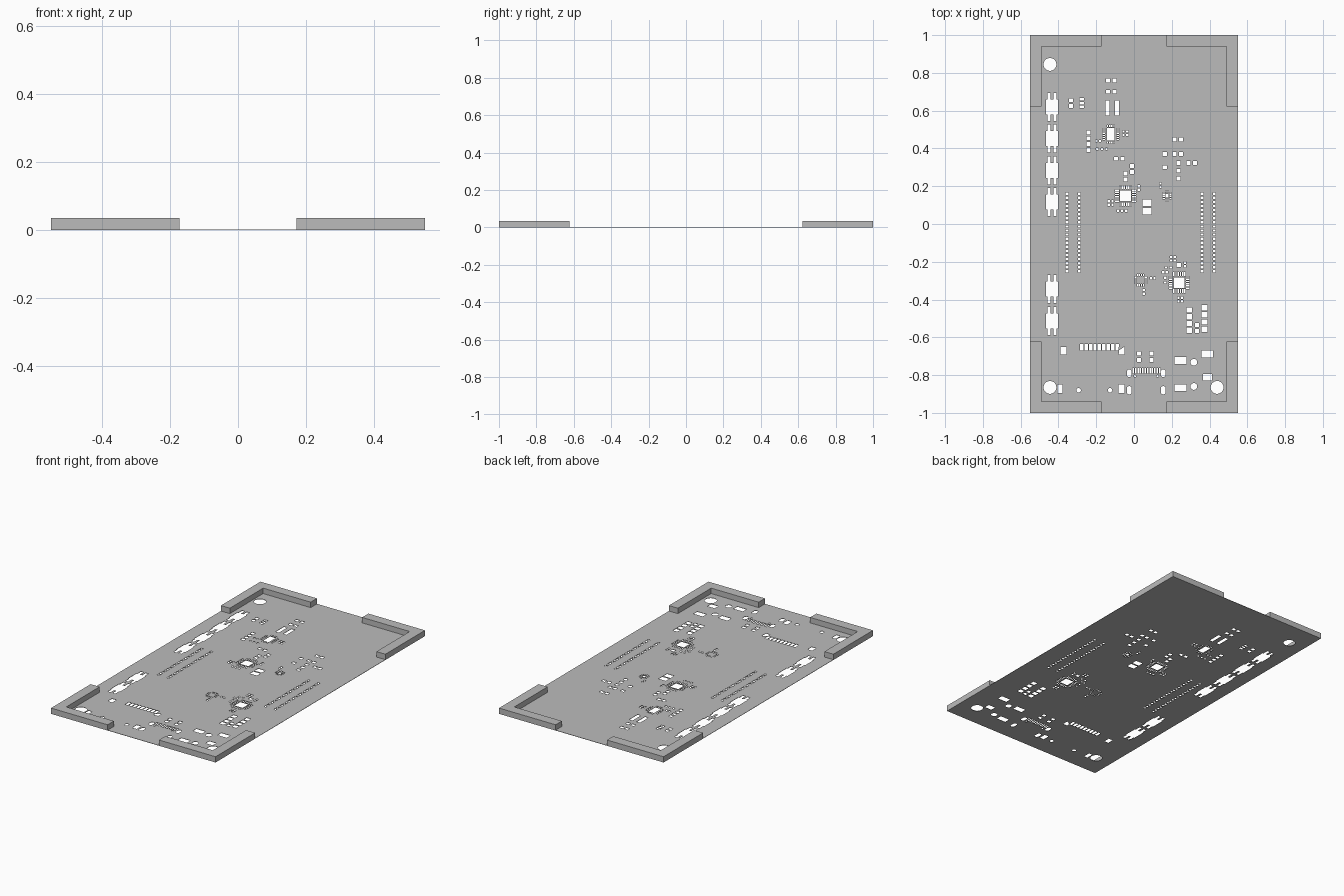
import bpy
from math import sin, cos, pi

cube = bpy.data.objects.get("Cube")
if cube:
    bpy.data.objects.remove(cube, do_unlink=True)

HALF_WIDTH, HALF_LENGTH = .55, 1
SHEET_TOP, RIM_TOP = .002, .035

steel = bpy.data.materials.new("brushed steel grey")
steel.use_nodes = True
steel.diffuse_color = (.5, .5, .5, 1)
steel.node_tree.nodes["Principled BSDF"].inputs["Base Color"].default_value = steel.diffuse_color


def slab(name, outlines, bottom, top):
    """Extrude flat outlines; outlines inside the first one become holes."""
    curve = bpy.data.curves.new(name + " outline", "CURVE")
    curve.dimensions = "2D"
    curve.fill_mode = "BOTH"
    curve.extrude = (top - bottom) / 2
    for outline in outlines:
        spline = curve.splines.new("POLY")
        spline.points.add(len(outline) - 1)
        for point, (x, y) in zip(spline.points, outline):
            point.co = (x, y, 0, 1)
        spline.use_cyclic_u = True
    source = bpy.data.objects.new(name + " source", curve)
    bpy.context.collection.objects.link(source)
    bpy.context.view_layer.update()
    evaluated = source.evaluated_get(bpy.context.evaluated_depsgraph_get())
    mesh = bpy.data.meshes.new_from_object(evaluated)
    bpy.data.objects.remove(source, do_unlink=True)
    mesh.name = name
    mesh.materials.clear()
    mesh.materials.append(steel)
    mesh.shade_flat()
    part = bpy.data.objects.new(name, mesh)
    part.location.z = (top + bottom) / 2
    bpy.context.collection.objects.link(part)
    return part


def rectangle(x, y, width, height):
    a, b = width / 2, height / 2
    return [(x - a, y - b), (x + a, y - b), (x + a, y + b), (x - a, y + b)]


holes = []


def grid(size, x, y, across=1, down=1, dx=None, dy=None):
    """Rectangular openings, starting at the top left one."""
    width, height = size
    dx = dx or width * 1.55
    dy = dy or height * 1.55
    for column in range(across):
        for line in range(down):
            holes.append(rectangle(x + column * dx, y - line * dy, width, height))


def disc(x, y, radius, stretch=0, sides=24):
    """Round opening; stretch turns it into an upright slot."""
    outline = []
    for i in range(sides):
        angle = 2 * pi * (i + .5) / sides
        shift = stretch if sin(angle) > 0 else -stretch
        outline.append((x + radius * cos(angle), y + radius * sin(angle) + shift))
    holes.append(outline)


def chip(x, y, body, columns, lines, reach, pin, pitch):
    """Openings for a chip: a centre pad with pins on all four sides."""
    if body:
        grid(body, x, y)
    length, breadth = pin
    for side in (-1, 1):
        grid((breadth, length), x - (columns - 1) * pitch / 2, y + side * reach[1],
             across=columns, dx=pitch)
        grid((length, breadth), x + side * reach[0], y + (lines - 1) * pitch / 2,
             down=lines, dy=pitch)


def terminal(x, y):
    """Wide opening with two tabs at each end."""
    quarter = [(.007, .04), (.007, .074), (.025, .074), (.025, .04), (.031, .04)]
    right = quarter + [(a, -b) for a, b in reversed(quarter)]
    left = [(-a, -b) for a, b in right]
    holes.append([(x + a, y + b) for a, b in right + left])


TINY, SMALL, MEDIUM = (.012, .012), (.022, .02), (.03, .028)
UPRIGHT, WIDE, BROAD = (.03, .04), (.062, .036), (.048, .035)

# Mounting holes
for x, y in ((-.445, .845), (-.445, -.865), (.44, -.865)):
    disc(x, y, .034)

# Terminals down the left edge
for step in range(4):
    terminal(-.434, .62 - step * .168)
for step in range(2):
    terminal(-.434, -.345 - step * .168)

# Long header rows
for x in (-.355, -.29, .36, .425):
    grid((.014, .012), x, y=.16, down=20, dy=.0216)

# Chips
fine_pin, long_pin = (.012, .006), (.02, .007)
chip(-.123, .475, (.038, .068), columns=4, lines=6, reach=(.037, .044), pin=fine_pin, pitch=.011)
for x, y in ((-.045, .15), (.24, -.31)):
    chip(x, y, (.056, .056), columns=6, lines=6, reach=(.045, .045), pin=long_pin, pitch=.0118)
chip(.175, .15, (.016, .02), columns=2, lines=4, reach=(.018, .022), pin=fine_pin, pitch=.01)
chip(.035, -.297, None, columns=4, lines=4, reach=(.027, .027), pin=fine_pin, pitch=.01)

# Openings in the back half
grid(SMALL, x=-.137, y=.76, across=2, down=2, dy=.06)
grid((.022, .08), x=-.14, y=.615, across=2, dx=.05)
grid(SMALL, x=-.333, y=.655, down=2)
grid((.024, .013), x=-.277, y=.66, down=3)
grid(SMALL, x=-.24, y=.485, down=4)
grid(TINY, x=-.055, y=.49, across=2, down=2)
grid(TINY, x=-.195, y=.397, across=3, dx=.025)
grid(TINY, x=-.198, y=.44, across=2)
grid(SMALL, x=-.095, y=.345, across=2)
grid(SMALL, x=-.01, y=.307, down=2)
grid(SMALL, x=-.045, y=.267, down=2)
grid(TINY, x=.025, y=.2, down=2)
grid(BROAD, x=.068, y=.112, down=2, dy=.045)
grid(TINY, x=-.133, y=.12, across=2, down=2)
grid(TINY, x=-.085, y=.07, across=3, dx=.022)
grid(TINY, x=.14, y=.215, down=2)
grid(SMALL, x=.215, y=.447, across=2)
grid(SMALL, x=.163, y=.37, down=2, dy=.07)
grid(SMALL, x=.215, y=.37, across=2)
grid(SMALL, x=.235, y=.323, down=3, dy=.041)
grid(SMALL, x=.288, y=.323, across=2)

# Openings in the front half
grid(TINY, x=.09, y=-.287, across=2)
grid(TINY, x=.052, y=-.35, down=2)
grid(TINY, x=.197, y=-.175, across=2, down=2)
grid(SMALL, x=.237, y=-.217)
grid(TINY, x=.27, y=-.205, down=2)
grid(TINY, x=.17, y=-.23, across=2, dx=.025)
grid(TINY, x=.155, y=-.255, across=2)
grid(TINY, x=.165, y=-.285, down=2, dy=.025)
grid(TINY, x=.235, y=-.39, across=2, down=2)
grid(MEDIUM, x=.293, y=-.455, down=4, dy=.036)
grid(MEDIUM, x=.373, y=-.443, down=4, dy=.038)
grid(SMALL, x=.333, y=-.535, down=2)

# Connectors along the front edge
grid((.018, .035), x=-.277, y=-.652, across=9, dx=.0235)
for x in (-.373, -.066):
    grid(UPRIGHT, x, y=-.67)
grid(SMALL, x=.027, y=-.685, across=2, down=2, dx=.066, dy=.035)
grid((.008, .03), x=-.004, y=-.777, across=12, dx=.0127)
for x in (-.025, .155):
    disc(x, -.79, radius=.013, stretch=.007)
    disc(x, -.88, radius=.013, stretch=.009)
for x in (.005, .125):
    disc(x, -.805, radius=.006)
grid(WIDE, x=.246, y=-.722, down=2, dy=.145)
grid(WIDE, x=.388, y=-.688)
grid(BROAD, x=.388, y=-.812)
for y in (-.732, -.86):
    disc(.317, y, radius=.018)
for x in (-.293, -.127):
    disc(x, -.88, radius=.012)
grid((.025, .045), x=-.392, y=-.873)
grid((.03, .045), x=-.066, y=-.873)

# Perforated sheet
sheet = rectangle(0, 0, 2 * HALF_WIDTH, 2 * HALF_LENGTH)
slab("perforated_sheet", [sheet] + holes, 0, SHEET_TOP)

# Corner rims
wall, arm = .06, .378
corner = [(0, 0), (arm, 0), (arm, wall), (wall, wall), (wall, arm), (0, arm)]
for depth, sy in (("front", -1), ("back", 1)):
    for side, sx in (("right", -1), ("left", 1)):
        outline = [(sx * (HALF_WIDTH - a), sy * (HALF_LENGTH - b)) for a, b in corner]
        slab(f"{depth}_{side}_corner_rim", [outline], SHEET_TOP, RIM_TOP)
